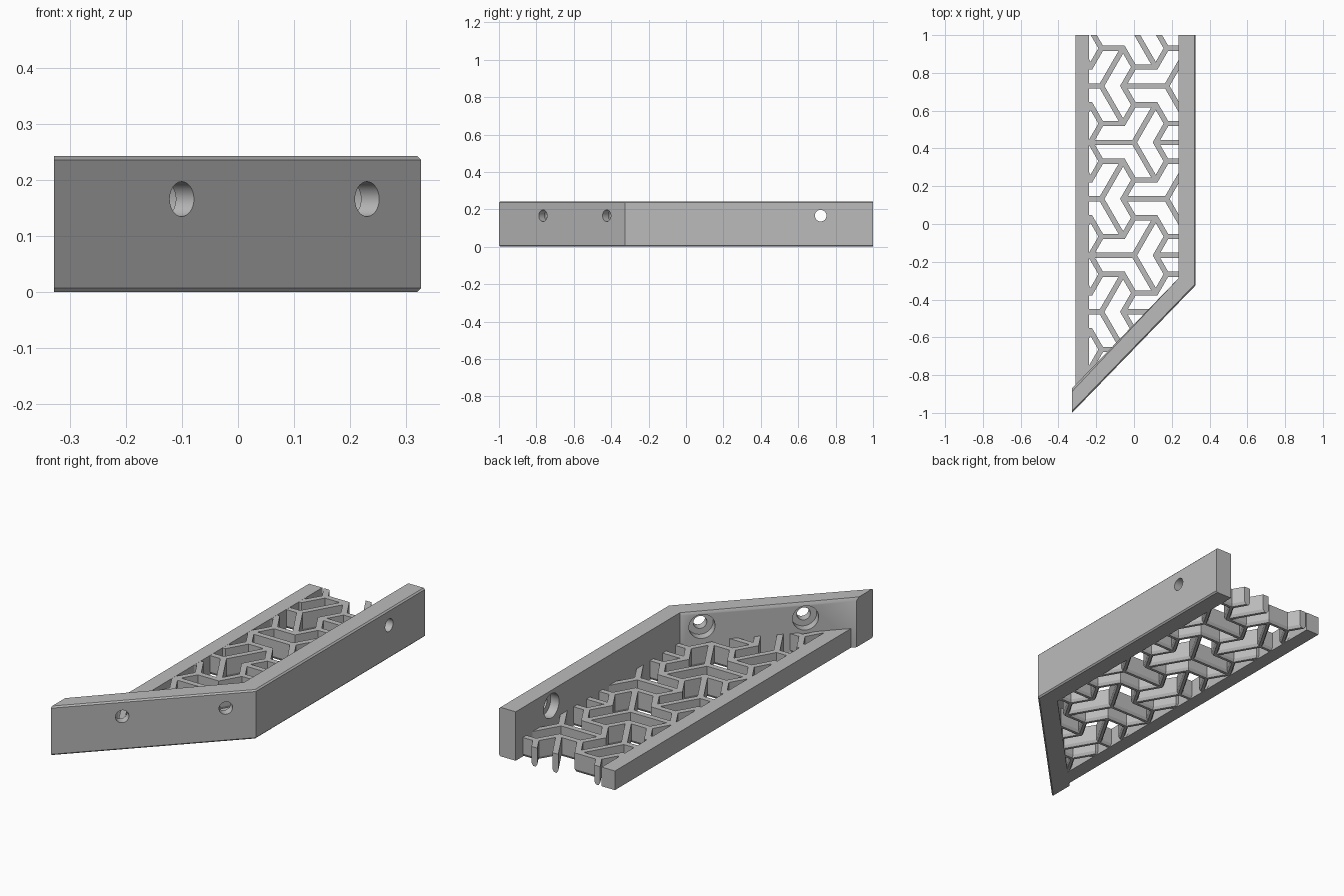
import bpy, bmesh, math
from mathutils import Vector, Matrix

cube = bpy.data.objects.get("Cube")
if cube:
    bpy.data.objects.remove(cube, do_unlink=True)

grey = bpy.data.materials.new("plain grey")
grey.use_nodes = True
GREY = (0.5, 0.5, 0.5, 1)
grey.diffuse_color = GREY
grey.node_tree.nodes["Principled BSDF"].inputs["Base Color"].default_value = GREY


def finish(name, bm):
    bmesh.ops.recalc_face_normals(bm, faces=bm.faces)
    mesh = bpy.data.meshes.new(name)
    bm.to_mesh(mesh)
    bm.free()
    mesh.materials.append(grey)
    ob = bpy.data.objects.new(name, mesh)
    bpy.context.collection.objects.link(ob)
    return ob


def loft(bm, rings):
    """Closed prism through outlines given as (points, height)."""
    loops = [[bm.verts.new((p[0], p[1], z)) for p in pts] for pts, z in rings]
    n = len(loops[0])
    for low, high in zip(loops, loops[1:]):
        for i in range(n):
            k = (i + 1) % n
            bm.faces.new((low[i], low[k], high[k], high[i]))
    bm.faces.new(loops[0][::-1])
    bm.faces.new(loops[-1])
    return loops


def prism(name, pts, z0, z1):
    bm = bmesh.new()
    loft(bm, [(pts, z0), (pts, z1)])
    return finish(name, bm)


def cut(target, cutters):
    """Subtract the cutters, bake the result and remove them."""
    for c in cutters:
        c.hide_render = True
        mod = target.modifiers.new("cut", "BOOLEAN")
        mod.operation = "DIFFERENCE"
        mod.solver = "EXACT"
        mod.object = c
    deps = bpy.context.evaluated_depsgraph_get()
    baked = bpy.data.meshes.new_from_object(target.evaluated_get(deps))
    target.modifiers.clear()
    target.data = baked
    for c in cutters:
        bpy.data.objects.remove(c, do_unlink=True)


def inset(pts, d):
    """Mitred inset of a counter-clockwise outline."""
    out = []
    for i, p in enumerate(pts):
        a = (p - pts[i - 1]).normalized()
        b = (pts[(i + 1) % len(pts)] - p).normalized()
        n1, n2 = Vector((-a.y, a.x)), Vector((-b.y, b.x))
        out.append(p + (n1 + n2) * d / (1 + n1.dot(n2)))
    return out


# Tall side wall and slanted front wall in one bent piece
HEIGHT, LOW = 0.243, 0.095
outline = [(-0.328, -1), (0.326, -0.325), (0.326, 1),
           (0.235, 1), (0.235, -0.288), (-0.328, -0.87)]
bm = bmesh.new()
bottom, top = loft(bm, [(outline, 0), (outline, HEIGHT)])
outer = [bm.edges.get((r[i], r[i + 1])) for r in (bottom, top) for i in (0, 1)]
inner = [bm.edges.get((top[4], top[5]))]
bmesh.ops.bevel(bm, geom=outer, offset=0.007, segments=1, affect="EDGES")
inner = [e for e in inner if e.is_valid]
bmesh.ops.bevel(bm, geom=inner, offset=0.012, segments=1, affect="EDGES")
wall = finish("bent_wall", bm)

# Screw holes with wider recesses on the inside
slant = Vector((0.675, -0.654, 0)).normalized()
holes = [(Vector((-0.1, -0.765, 0.166)), slant),
         (Vector((0.23, -0.424, 0.166)), slant),
         (Vector((0.326, 0.72, 0.166)), Vector((1, 0, 0)))]


def hole_cutter(name, radius, start, end):
    bm = bmesh.new()
    for pos, axis in holes:
        mid = pos - axis * (start + end) / 2
        mat = Matrix.Translation(mid) @ axis.to_track_quat("Z", "Y").to_matrix().to_4x4()
        bmesh.ops.create_cone(bm, cap_ends=True, segments=40, radius1=radius,
                              radius2=radius, depth=end - start, matrix=mat)
    return finish(name, bm)


cut(wall, [hole_cutter("hole_cutter", 0.031, -0.05, 0.15),
           hole_cutter("recess_cutter", 0.06, 0.045, 0.15)])

# Low rail on the opposite side
prism("low_rail", [(-0.31, -0.9), (-0.237, -0.83), (-0.237, 1), (-0.31, 1)], 0, LOW)

# Lattice floor: a slab pierced by chevrons, three round each centre
slab = prism("lattice_floor", [(-0.28, -0.87), (0.28, -0.32), (0.28, 1), (-0.28, 1)],
             0.0005, LOW - 0.0005)
SIDE, BAR, CHAMFER = 0.1151, 0.028, 0.007
ROW = SIDE * 1.5 * math.sqrt(3)


def ray(length, degrees):
    a = math.radians(degrees)
    return Vector((math.cos(a), math.sin(a))) * length


bm = bmesh.new()
for row in range(-5, 4):
    for col in range(-2, 3):
        centre = Vector(((col * 3 + (row % 2) * 1.5) * SIDE, 0.432 + row * ROW))
        for b in (0, 120, 240):
            notch = ray(SIDE, b)
            up, down = ray(SIDE, b + 60), ray(SIDE, b - 60)
            chevron = [centre + v for v in
                       (Vector((0, 0)), down * 2, down + notch, notch, up + notch, up * 2)]
            wide, narrow = inset(chevron, BAR / 2 - CHAMFER), inset(chevron, BAR / 2)
            loft(bm, [(wide, -0.02), (wide, 0.002), (narrow, 0.014), (narrow, 0.15)])
cut(slab, [finish("chevron_cutter", bm)])

# Smooth hole sides, crisp edges elsewhere
bpy.ops.object.select_all(action="DESELECT")
wall.select_set(True)
bpy.context.view_layer.objects.active = wall
bpy.ops.object.shade_smooth_by_angle(angle=math.radians(30))
